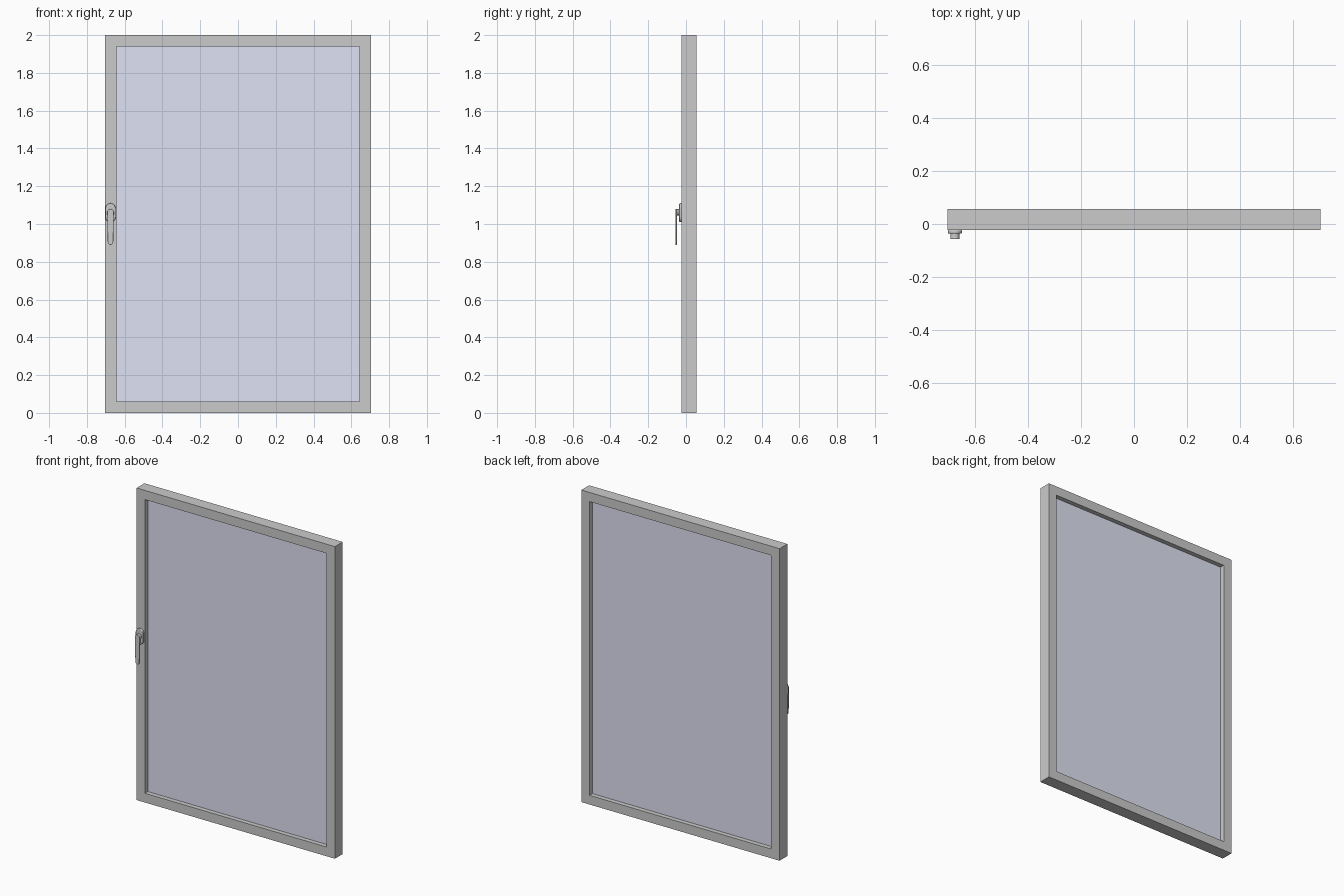
import bpy, bmesh
from math import sin, cos, pi

if "Cube" in bpy.data.objects:
    bpy.data.objects.remove(bpy.data.objects["Cube"])

W, H, BAR = 0.703, 2.0, 0.059      # half width, height, frame bar width
Y0, Y1 = -0.0225, 0.0565           # front and back of the frame
HX = -0.675                        # handle centre line


def finish(name, bm, bevel=0.0, smooth=False):
    bmesh.ops.recalc_face_normals(bm, faces=bm.faces)
    me = bpy.data.meshes.new(name)
    bm.to_mesh(me)
    bm.free()
    ob = bpy.data.objects.new(name, me)
    bpy.context.collection.objects.link(ob)
    if bevel:
        mod = ob.modifiers.new("edge_round", "BEVEL")
        mod.width, mod.segments = bevel, 3
        mod.limit_method, mod.angle_limit = "ANGLE", 0.8
    if smooth:
        bpy.ops.object.select_all(action="DESELECT")
        ob.select_set(True)
        bpy.context.view_layer.objects.active = ob
        bpy.ops.object.shade_smooth_by_angle(angle=0.6)
    return ob


def box(name, x0, x1, y0, y1, z0, z1):
    bm = bmesh.new()
    bmesh.ops.create_cube(bm, size=1)
    for v in bm.verts:
        v.co = (x1 if v.co.x > 0 else x0, y1 if v.co.y > 0 else y0,
                z1 if v.co.z > 0 else z0)
    return finish(name, bm)


def capsule(name, y0, y1, z0, z1, r_top, r_bottom, bevel, n=16):
    """Upright rounded slab, extruded from y0 (front) to y1 (back)."""
    bm = bmesh.new()
    pts = []
    for start, r, zc in ((0, r_top, z1 - r_top), (pi, r_bottom, z0 + r_bottom)):
        for i in range(n + 1):
            a = start + pi * i / n
            pts.append((HX + r * cos(a), zc + r * sin(a)))
    face = bm.faces.new([bm.verts.new((x, y0, z)) for x, z in pts])
    ext = bmesh.ops.extrude_face_region(bm, geom=[face], use_keep_orig=True)
    for g in ext["geom"]:
        if isinstance(g, bmesh.types.BMVert):
            g.co.y = y1
    return finish(name, bm, bevel, True)


# Frame: rectangular section swept around four mitred corners
bm = bmesh.new()
rings = []
for sx, top in ((-1, 0), (1, 0), (1, 1), (-1, 1)):
    ring = []
    for inset, y in ((0, Y0), (BAR, Y0), (BAR, Y1), (0, Y1)):
        ring.append(bm.verts.new((sx * (W - inset), y, H - inset if top else inset)))
    rings.append(ring)
for i in range(4):
    a, b = rings[i], rings[(i + 1) % 4]
    for j in range(4):
        k = (j + 1) % 4
        bm.faces.new((a[j], a[k], b[k], b[j]))
finish("frame", bm)

# Glass pane set midway in the frame
pane = box("glass_pane", -W + BAR, W - BAR, 0.007, 0.027, BAR, H - BAR)
glass = bpy.data.materials.new("glass")
glass.diffuse_color = (0.74, 0.76, 0.9, 1)
glass.use_nodes = True
glass.node_tree.nodes["Principled BSDF"].inputs["Base Color"].default_value = glass.diffuse_color
pane.data.materials.append(glass)

# Handle: back plate, spindle neck and lever
capsule("handle_plate", -0.036, Y0, 1.01, 1.11, 0.027, 0.027, 0.004)
bm = bmesh.new()
bmesh.ops.create_cone(bm, cap_ends=True, segments=32, radius1=0.0165,
                      radius2=0.0165, depth=0.02)
for v in bm.verts:
    x, y, z = v.co
    v.co = (HX + x, z - 0.043, 1.062 + y)
finish("handle_neck", bm, smooth=True)
capsule("handle_lever", -0.0565, -0.0485, 0.89, 1.08, 0.0175, 0.0145, 0.002)
